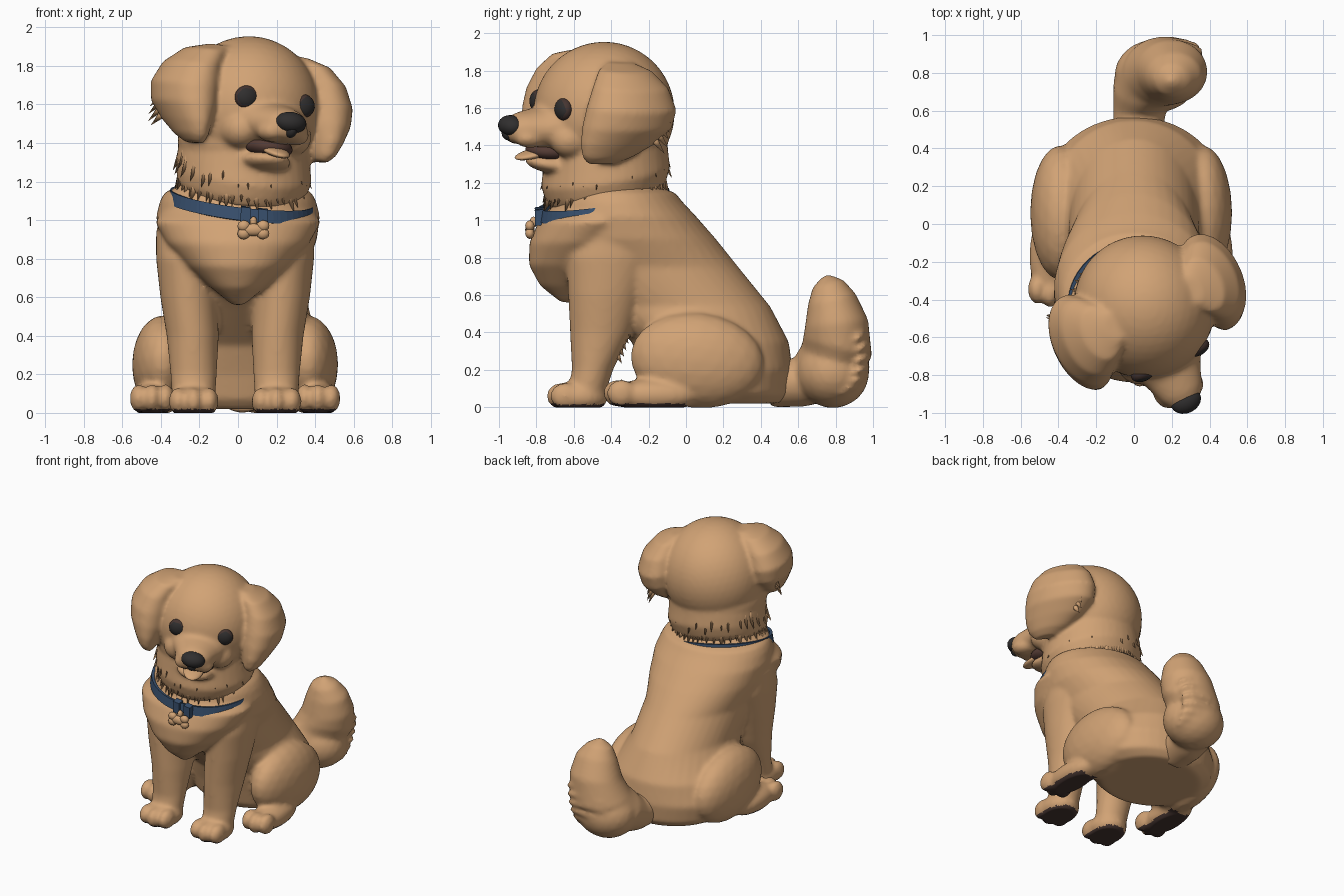
import bpy, bmesh, random
from math import sin, cos, pi, radians
from mathutils import Matrix, Vector

random.seed(4)
if "Cube" in bpy.data.objects:
    bpy.data.objects.remove(bpy.data.objects["Cube"])


def material(name, rgb, rough=0.8):
    m = bpy.data.materials.new(name)
    m.use_nodes = True
    m.diffuse_color = (*rgb, 1)
    node = m.node_tree.nodes["Principled BSDF"]
    node.inputs["Base Color"].default_value = (*rgb, 1)
    node.inputs["Roughness"].default_value = rough
    return m


FUR = material("golden fur", (0.64, 0.365, 0.178))
SOLE = material("dark brown sole", (0.06, 0.035, 0.03))
BLACK = material("soft black", (0.03, 0.028, 0.028))
BLUE = material("collar blue", (0.04, 0.08, 0.155))
MOUTH = material("mouth brown", (0.09, 0.045, 0.035))

# The head is turned to its left and tipped a little
HEAD = (Matrix.Translation((0.05, -0.44, 1.55))
        @ Matrix.Rotation(radians(25), 4, 'Z') @ Matrix.Rotation(radians(8), 4, 'Y'))


def ball(bm, pos, size, tilt=0.0, detail=3):
    """Ellipsoid, tilted about x."""
    mat = Matrix.Translation(pos) @ Matrix.Rotation(tilt, 4, 'X') @ Matrix.Diagonal((*size, 1))
    return bmesh.ops.create_icosphere(bm, subdivisions=detail, radius=1, matrix=mat)["verts"]


def loft(bm, stations, axis=None, n=40):
    """Skin of ellipses (x, y, z, half width, half depth) along an axis or along the path."""
    pts = [Vector(s[:3]) for s in stations]
    rings, made = [], []
    for i, s in enumerate(stations):
        t = Vector(axis) if axis else (pts[min(i + 1, len(pts) - 1)] - pts[max(i - 1, 0)])
        side = t.cross(Vector((1, 0, 0))).normalized()
        ring = [bm.verts.new(pts[i] + Vector((s[3] * cos(a), 0, 0)) + side * s[4] * sin(a))
                for a in (2 * pi * k / n for k in range(n))]
        rings.append(ring)
        made += ring
    for a, b in zip(rings, rings[1:]):
        for k in range(n):
            bm.faces.new((a[k], a[(k + 1) % n], b[(k + 1) % n], b[k]))
    bm.faces.new(rings[0])
    bm.faces.new(rings[-1])
    return made


def tuft(bm, pos, direction, length, width):
    """Pointed lock of fur."""
    d = Vector(direction).normalized()
    mat = (Matrix.Translation(Vector(pos) + d * length * 0.5)
           @ d.to_track_quat('Z', 'Y').to_matrix().to_4x4())
    bmesh.ops.create_cone(bm, cap_ends=True, segments=8, radius1=width, radius2=0,
                          depth=length, matrix=mat)


def finish(name, bm, mat, voxel=0.0, smooth=4, flat=False):
    """Make the object; with a voxel size, fuse its pieces into one skin."""
    bmesh.ops.recalc_face_normals(bm, faces=bm.faces)
    me = bpy.data.meshes.new(name)
    bm.to_mesh(me)
    bm.free()
    ob = bpy.data.objects.new(name, me)
    bpy.context.scene.collection.objects.link(ob)
    if voxel:
        r = ob.modifiers.new("fuse", 'REMESH')
        r.mode = 'VOXEL'
        r.voxel_size = voxel
        s = ob.modifiers.new("soften", 'SMOOTH')
        s.iterations = smooth
        bpy.context.view_layer.update()
        dg = bpy.context.evaluated_depsgraph_get()
        fused = bpy.data.meshes.new_from_object(ob.evaluated_get(dg))
        ob.modifiers.clear()
        ob.data = fused
        for v in fused.vertices:
            v.co.z = max(v.co.z, 0.0)
    ob.data.materials.clear()
    ob.data.materials.append(mat)
    for p in ob.data.polygons:
        p.use_smooth = not flat
    return ob


def head_part(name, mat, *balls):
    """Object made of ellipsoids placed in head space."""
    bm = bmesh.new()
    for b in balls:
        ball(bm, *b)
    bmesh.ops.transform(bm, matrix=HEAD, verts=bm.verts)
    return finish(name, bm, mat)


UP, ALONG = (0, 0, 1), (0, 1, 0)

# Body: torso, chest, thighs, legs and paws fused
bm = bmesh.new()
loft(bm, [(0, .18, .02, .36, .33), (0, .18, .07, .44, .375), (0, .17, .2, .475, .4),
          (0, .13, .35, .43, .42), (0, -.02, .54, .345, .47), (0, -.22, .75, .355, .5),
          (0, -.31, .9, .41, .47), (0, -.345, 1.02, .425, .4), (0, -.37, 1.1, .405, .35),
          (0, -.375, 1.145, .38, .32), (.01, -.4, 1.17, .33, .28), (.02, -.42, 1.25, .28, .27)], UP)
# Pointed bib of chest fur
loft(bm, [(0, -.62, .56, .03, .05), (0, -.625, .65, .14, .155), (0, -.605, .76, .26, .235),
          (0, -.55, .88, .37, .288), (0, -.48, .99, .43, .31), (0, -.42, 1.06, .38, .31)], UP)
for s in (-1, 1):
    def at(x):
        return s * x - .015
    ball(bm, (at(.375), .06, .25), (.16, .36, .255), -.12)
    loft(bm, [(at(.215), -.54, .04, .11, .1), (at(.215), -.5, .2, .12, .11),
              (at(.22), -.455, .4, .135, .165), (at(.24), -.43, .6, .148, .2),
              (at(.255), -.4, .8, .155, .24), (at(.29), -.38, .95, .12, .18)], UP)
    ball(bm, (at(.215), -.57, .055), (.13, .155, .09))
    ball(bm, (at(.43), -.17, .065), (.11, .245, .09))
    for k in (-1, 0, 1):
        ball(bm, (at(.215 + k * .08), -.665 + abs(k) * .02, .06), (.05, .082, .072))
        ball(bm, (at(.43 + k * .07), -.365 + abs(k) * .02, .075), (.047, .078, .075))
body = finish("body", bm, FUR, 0.015, 8)
body.data.materials.append(SOLE)
for p in body.data.polygons:
    paw = p.center.y < -.35 or (p.center.y < 0 and abs(p.center.x) > .33)
    if paw and p.center.z < .02 and p.normal.z < -.6:
        p.material_index = 1

# Bushy tail curling up, with fur ridges
bm = bmesh.new()
loft(bm, [(.02, .45, .13, .13, .13), (.03, .6, .13, .14, .13), (.09, .74, .19, .2, .185),
          (.16, .81, .32, .215, .19), (.2, .805, .45, .19, .17), (.21, .78, .58, .15, .13),
          (.2, .76, .66, .095, .085), (.2, .75, .705, .02, .02)])
ball(bm, (.12, .785, .185), (.225, .195, .19))
for i in range(7):
    a = -1.3 + i * .3
    ball(bm, (.14 + i * .01, .8 + .13 * cos(a), .27 + .2 * sin(a)), (.17, .07, .03), .5 + a * .3)
finish("tail", bm, FUR, 0.015, 8)

# Head: skull, cheeks, muzzle, jaw and full floppy ears in head space
bm = bmesh.new()
ball(bm, (0, 0, .025), (.37, .38, .38), detail=4)
ball(bm, (0, .02, -.15), (.34, .33, .24), detail=4)
loft(bm, [(0, -.2, -.04, .25, .18), (0, -.3, -.04, .205, .145), (0, -.4, -.055, .155, .105),
          (0, -.5, -.06, .118, .085), (0, -.55, -.065, .085, .065), (0, -.58, -.065, .03, .03)],
     ALONG)
ball(bm, (0, -.27, -.25), (.135, .17, .055), -.1)
for s in (-1, 1):
    ball(bm, (s * .07, -.46, -.1), (.07, .09, .055))
    ball(bm, (s * .15, -.25, -.1), (.1, .12, .1))
    loft(bm, [(s * .23, -.03, .33, .05, .07), (s * .3, -.03, .295, .1, .15),
              (s * .36, -.02, .21, .135, .215), (s * .385, -.02, .1, .16, .255),
              (s * .385, -.04, 0, .15, .255), (s * .38, -.09, -.09, .105, .21),
              (s * .37, -.14, -.16, .07, .145), (s * .36, -.17, -.2, .035, .08)], UP)
bmesh.ops.transform(bm, matrix=HEAD, verts=bm.verts)


# Neck ruff, slanted like the collar
def slant(v):
    v.z += .15 * (v.y + .42) - .12 * v.x


for v in loft(bm, [(.02, -.43, 1.12, .3, .3), (.02, -.43, 1.17, .335, .325),
                   (.03, -.43, 1.24, .352, .345), (.03, -.43, 1.32, .345, .335),
                   (.04, -.43, 1.5, .32, .32)], UP):
    slant(v.co)
finish("head", bm, FUR, 0.014, 7)

# Mouth lining, tongue and nose
head_part("mouth_lining", MOUTH, ((0, -.3, -.175), (.128, .14, .06)))
head_part("tongue", FUR, ((0, -.4, -.195), (.07, .11, .024), .25))
head_part("nose", BLACK, ((0, -.545, -.045), (.084, .065, .056)),
          ((0, -.55, -.08), (.035, .045, .045)))

# Eyes: dark brown with a black pupil facing outward
for s, side in ((-1, "right"), (1, "left")):
    eye = head_part(side + "_eye", SOLE, ((s * .16, -.314, .065), (.068, .045, .063)))
    eye.data.materials.append(BLACK)
    gaze = (HEAD.to_3x3() @ Vector((s * .3, -1, .05))).normalized()
    for p in eye.data.polygons:
        p.material_index = int(p.normal.dot(gaze) > .78)

# Collar band with buckle, tucked into the fur at the back
bm = bmesh.new()
bmesh.ops.create_cone(bm, cap_ends=False, segments=56, radius1=.372, radius2=.362, depth=.065,
                      matrix=Matrix.Translation((.02, -.44, 1.087)) @ Matrix.Diagonal((1, .94, 1, 1)))
for x in (.04, .13):
    bmesh.ops.create_cube(bm, size=1, matrix=Matrix.Translation((x, -.785, 1.087))
                          @ Matrix.Diagonal((.04, .035, .072, 1)))
for v in bm.verts:
    slant(v.co)
collar = finish("collar", bm, BLUE, flat=True)
thick = collar.modifiers.new("thickness", 'SOLIDIFY')
thick.thickness = .02
thick.offset = 0

# Bone-shaped tag
bm = bmesh.new()
ball(bm, (.08, -.835, .95), (.065, .025, .032))
for s in (-1, 1):
    for k in (-1, 1):
        ball(bm, (.08 + s * .05, -.835, .95 + k * .02), (.034, .025, .03), detail=2)
ball(bm, (.08, -.815, .99), (.02, .022, .03), detail=2)
finish("bone_tag", bm, FUR)

# Locks of fur rooted inside the ruff, ears and forelegs
bm = bmesh.new()
for count, z, flare, length in ((52, 1.25, .42, .15), (34, 1.36, .5, .16)):
    for i in range(count):
        a = 2 * pi * (i + random.uniform(-.3, .3)) / count
        p = Vector((.02 + .29 * cos(a), -.43 + .28 * sin(a), z + random.uniform(-.025, .025)))
        slant(p)
        tuft(bm, p, (cos(a) * flare, sin(a) * flare, -1), length * random.uniform(.9, 1.1), .033)
for s in (-1, 1):
    for i in range(7):
        p = HEAD @ Vector((s * .42, .08 + .03 * sin(i * pi / 6), -.03 + i * .035))
        d = HEAD.to_3x3() @ Vector((s * .45, .55, -.8))
        tuft(bm, p, d, random.uniform(.12, .15), .03)
    for i in range(7):
        tuft(bm, (s * .24 - .015, -.38 + i * .012, .3 + i * .035), (s * .3, .45, -.8), .08, .025)
finish("fur_locks", bm, FUR)
